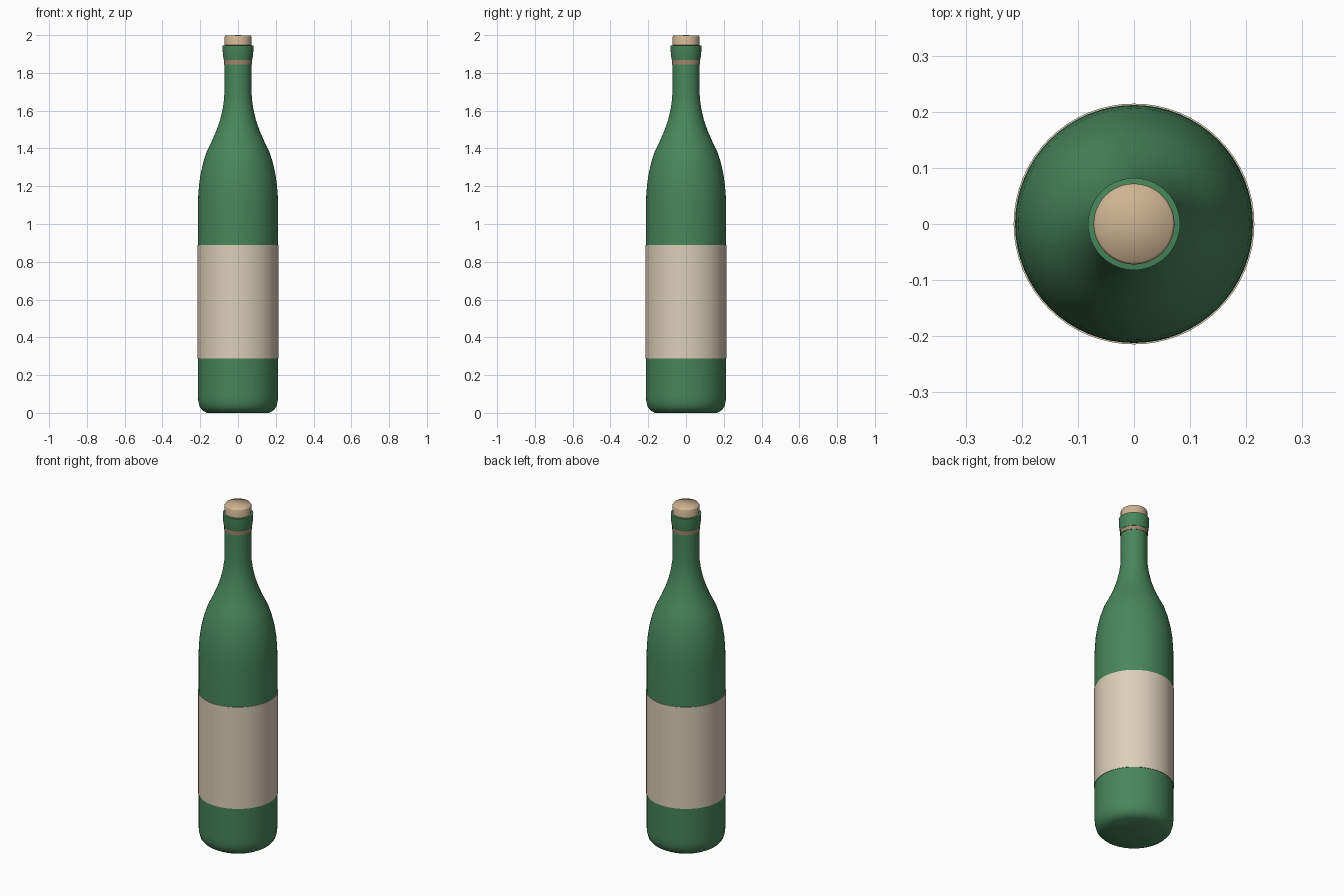
import bpy, bmesh, math

if "Cube" in bpy.data.objects:
    bpy.data.objects.remove(bpy.data.objects["Cube"])

SEGMENTS = 64


def material(name, color):
    m = bpy.data.materials.new(name)
    m.diffuse_color = (*color, 1)
    m.use_nodes = True
    m.node_tree.nodes["Principled BSDF"].inputs["Base Color"].default_value = m.diffuse_color
    return m


def lathe(name, profile, mat, angle=40):
    """Revolve (radius, height) points around z; ends on the axis close the shape."""
    bm = bmesh.new()
    verts = [bm.verts.new((r, 0, z)) for r, z in profile]
    edges = [bm.edges.new(pair) for pair in zip(verts, verts[1:])]
    bmesh.ops.spin(bm, geom=verts + edges, cent=(0, 0, 0), axis=(0, 0, 1),
                   angle=math.tau, steps=SEGMENTS, use_duplicate=False)
    bmesh.ops.remove_doubles(bm, verts=bm.verts, dist=1e-5)
    bmesh.ops.recalc_face_normals(bm, faces=bm.faces)
    mesh = bpy.data.meshes.new(name)
    bm.to_mesh(mesh)
    bm.free()
    mesh.materials.append(mat)
    obj = bpy.data.objects.new(name, mesh)
    bpy.context.collection.objects.link(obj)
    bpy.ops.object.select_all(action='DESELECT')
    obj.select_set(True)
    bpy.context.view_layer.objects.active = obj
    bpy.ops.object.shade_smooth_by_angle(angle=math.radians(angle))
    return obj


green = material("green_glass", (0.065, 0.24, 0.105))
cream = material("cream_paper", (0.72, 0.62, 0.48))
tan = material("cork_tan", (0.62, 0.45, 0.29))
brown = material("ring_brown", (0.36, 0.24, 0.16))

# Glass body: rounded base, straight side, sloping shoulder, neck
lathe("glass_body", [
    (0, 0.005), (0.165, 0.005), (0.187, 0.013), (0.202, 0.03), (0.21, 0.06),
    (0.212, 0.09), (0.212, 1.09), (0.2105, 1.15), (0.206, 1.21),
    (0.197, 1.27), (0.183, 1.33), (0.163, 1.39), (0.138, 1.44),
    (0.114, 1.495), (0.095, 1.55), (0.081, 1.61), (0.074, 1.66),
    (0.0715, 1.70), (0.0715, 1.90), (0, 1.90)], green)

# Paper label wrapped around the body
lathe("label", [(0.211, 0.288), (0.2145, 0.288), (0.2145, 0.89), (0.211, 0.89)], cream)

# Thin band under the lip
lathe("neck_band", [(0.07, 1.845), (0.074, 1.845), (0.074, 1.87), (0.07, 1.87)], brown)

# Flared lip
lathe("lip", [
    (0.07, 1.867), (0.075, 1.868), (0.079, 1.89), (0.081, 1.915),
    (0.082, 1.945), (0.068, 1.947)], green)

# Cork stopper
lathe("cork", [
    (0, 1.90), (0.07, 1.90), (0.072, 1.99), (0.068, 1.997), (0, 2.0)], tan, 60)

# Rest the base on the ground
bpy.data.objects["glass_body"].data.vertices.foreach_get
for v in bpy.data.objects["glass_body"].data.vertices:
    if v.co.z < 0.01:
        v.co.z = 0
